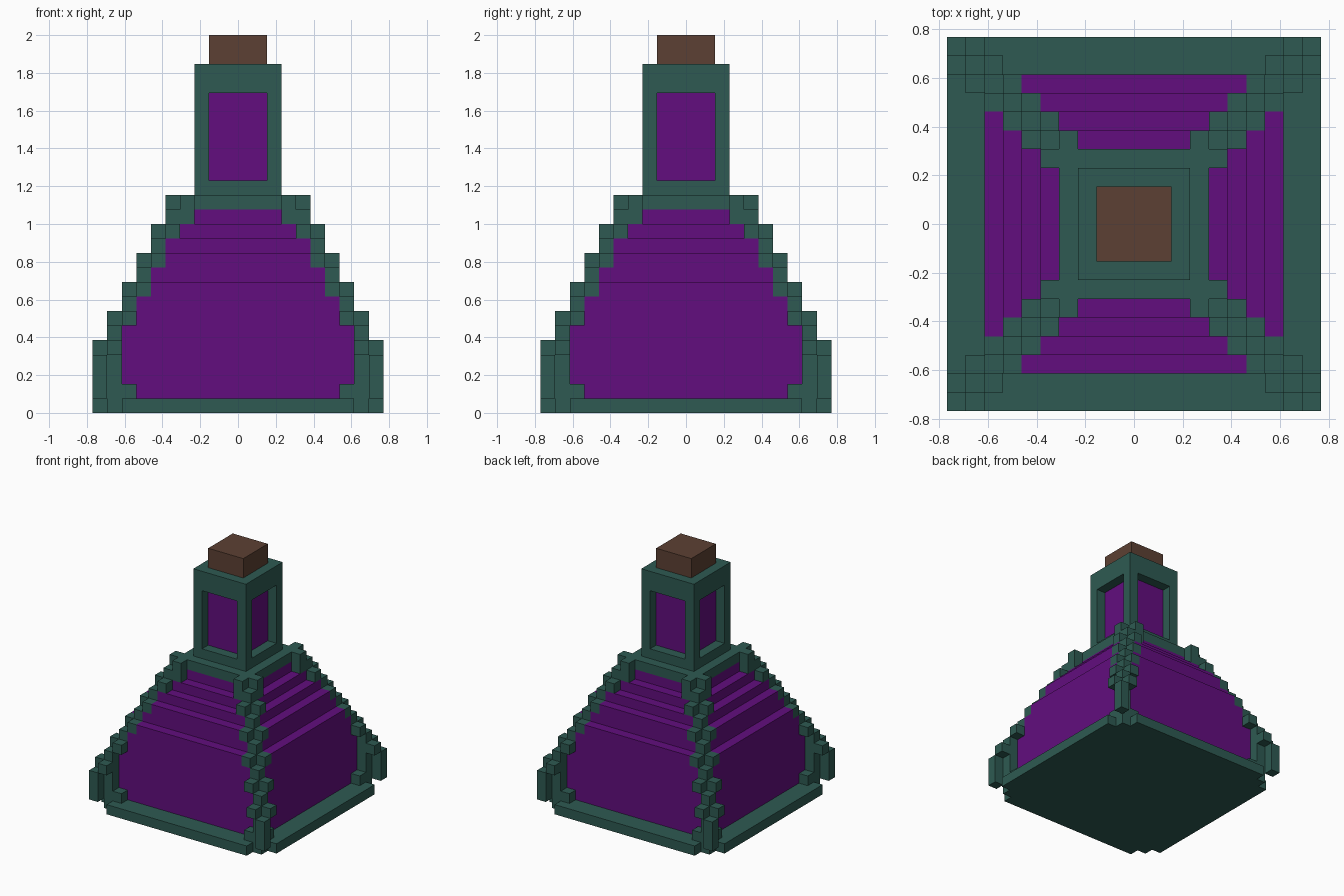
import bpy
import bmesh

if "Cube" in bpy.data.objects:
    bpy.data.objects.remove(bpy.data.objects["Cube"], do_unlink=True)

U = 2 / 26  # one block


def material(name, rgb):
    lin = [((c / 255 + 0.055) / 1.055) ** 2.4 for c in rgb] + [1.0]
    m = bpy.data.materials.new(name)
    m.use_nodes = True
    m.diffuse_color = lin
    bsdf = next(n for n in m.node_tree.nodes if n.type == 'BSDF_PRINCIPLED')
    bsdf.inputs["Base Color"].default_value = lin
    bsdf.inputs["Roughness"].default_value = 0.8
    return m


green = material("dark teal frame", (46, 90, 82))
purple = material("purple liquid", (98, 13, 126))
brown = material("brown cork", (92, 64, 51))


def prism(bm, outline, z0, z1):
    """Extrude a flat outline (in blocks) from z0 to z1."""
    face = bm.faces.new([bm.verts.new((x * U, y * U, z0 * U)) for x, y in outline])
    ext = bmesh.ops.extrude_face_region(bm, geom=[face], use_keep_orig=True)
    top = [v for v in ext["geom"] if isinstance(v, bmesh.types.BMVert)]
    bmesh.ops.translate(bm, verts=top, vec=(0, 0, (z1 - z0) * U))


def notched(quarter):
    """Repeat the corner points of one quadrant around the centre."""
    pts = []
    for _ in range(4):
        pts += quarter
        quarter = [(-y, x) for x, y in quarter]
    return pts


def build(name, mat, prisms, mirror=False):
    bm = bmesh.new()
    for outline, z0, z1 in prisms:
        prism(bm, outline, z0, z1)
    bmesh.ops.recalc_face_normals(bm, faces=bm.faces)
    mesh = bpy.data.meshes.new(name)
    bm.to_mesh(mesh)
    bm.free()
    mesh.materials.append(mat)
    ob = bpy.data.objects.new(name, mesh)
    bpy.context.collection.objects.link(ob)
    if mirror:
        mod = ob.modifiers.new("Mirror", 'MIRROR')
        mod.use_axis = (True, True, False)
        mod.use_mirror_merge = False
    return ob


def square(h):
    return notched([(h, h)])


def cell(i, j):
    return [(i, j), (i + 1, j), (i + 1, j + 1), (i, j + 1)]


# Base slab with stepped corners
build("base_slab", green,
      [(notched([(10, 8), (9, 8), (9, 9), (8, 9), (8, 10)]), 0, 1)])

# Stepped liquid body, with the corners cut back for the ridge
build("liquid_body", purple, [
    (square(8), 1, 7),
    (notched([(8, 7), (7, 7), (7, 8)]), 7, 8),
    (notched([(8, 6), (7, 6), (7, 7), (6, 7), (6, 8)]), 8, 9),
    (notched([(7, 6), (6, 6), (6, 7)]), 9, 10),
    (notched([(7, 5), (6, 5), (6, 6), (5, 6), (5, 7)]), 10, 11),
    (notched([(6, 5), (5, 5), (5, 6)]), 11, 12),
    (square(5), 12, 13),
    (square(4), 13, 14),
])

# Corner ridge: diagonal blocks joined by a pair of side blocks at each step
ridge = [(cell(9, 9), 1, 4), (cell(8, 8), 1, 6), (cell(7, 7), 7, 8),
         (cell(6, 6), 9, 10), (cell(5, 5), 11, 12), (cell(4, 4), 13, 14)]
side_blocks = [(8, 4, 5), (7, 1, 2), (7, 6, 7), (6, 8, 9),
               (5, 10, 11), (4, 12, 13), (3, 13, 15)]
for k, z0, z1 in side_blocks:
    ridge += [(cell(k, k + 1), z0, z1), (cell(k + 1, k), z0, z1)]
build("corner_ridge", green, ridge, mirror=True)

# Shoulder plate below the neck
build("shoulder_plate", green, [(square(4), 14, 15)])

# Neck: sill, posts and lip around a sunken liquid core
build("neck_sill", green, [(square(3), 15, 16)])
build("neck_posts", green, [(cell(2, 2), 16, 22)], mirror=True)
build("neck_lip", green, [(square(3), 22, 24)])
build("neck_liquid", purple, [(square(2), 16, 22)])

# Cork
build("cork", brown, [(square(2), 24, 26)])
